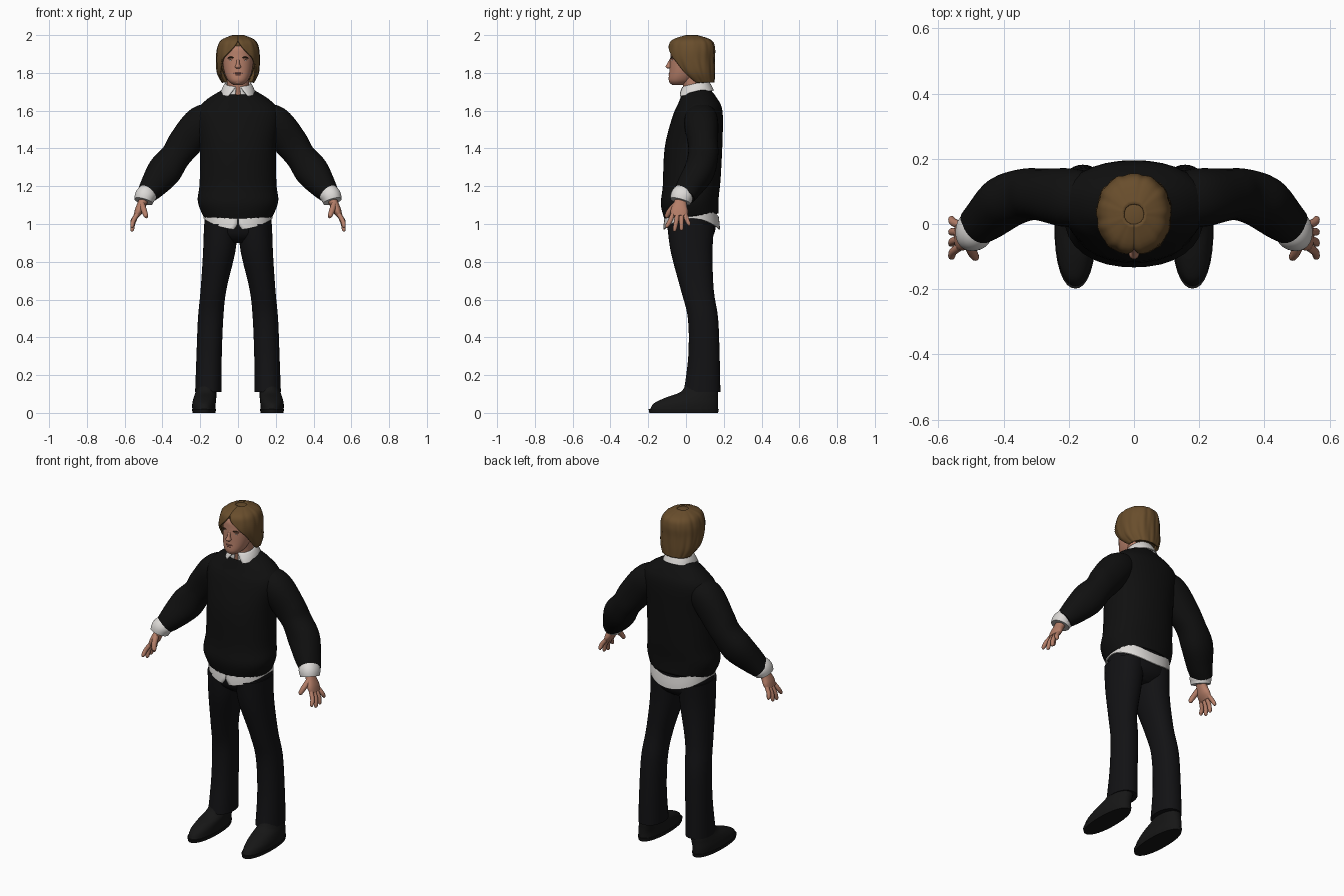
import bpy, bmesh
from math import sin, cos, pi, radians
from mathutils import Vector

cube = bpy.data.objects.get("Cube")
if cube:
    bpy.data.objects.remove(cube)


def material(name, red, green, blue):
    colour = (red, green, blue, 1)
    mat = bpy.data.materials.new(name)
    mat.use_nodes = True
    mat.diffuse_color = colour
    shader = mat.node_tree.nodes["Principled BSDF"]
    shader.inputs["Base Color"].default_value = colour
    shader.inputs["Roughness"].default_value = 0.8
    return mat


WOOL = material("black wool", .005, .005, .005)
CLOTH = material("black cloth", .006, .006, .007)
LEATHER = material("black leather", .008, .008, .008)
SHIRT = material("white cotton", .72, .7, .68)
SKIN = material("skin", .46, .21, .14)
LIP = material("lip", .36, .13, .1)
HAIR = material("brown hair", .14, .075, .025)
EYE = material("eye white", .5, .42, .38)
DARK = material("dark brown", .05, .025, .012)


def finish(name, bm, mat, mirror=False, thick=0):
    bmesh.ops.recalc_face_normals(bm, faces=bm.faces)
    mesh = bpy.data.meshes.new(name)
    bm.to_mesh(mesh)
    bm.free()
    mesh.materials.append(mat)
    for face in mesh.polygons:
        face.use_smooth = True
    mesh.set_sharp_from_angle(angle=radians(60))
    part = bpy.data.objects.new(name, mesh)
    bpy.context.scene.collection.objects.link(part)
    if mirror:
        part.modifiers.new("Mirror", "MIRROR").use_mirror_merge = False
    if thick:
        shell = part.modifiers.new("Solidify", "SOLIDIFY")
        shell.thickness, shell.offset = thick, 0


def key(z, y, wide, deep, x=0, gap=0):
    """Cross-section: centre, half sizes and front opening in degrees."""
    return Vector((x, y, z, wide, deep, gap))


def spline(keys, steps=5):
    """Blend smoothly through the key sections."""
    ends = [keys[0], *keys, keys[-1]]
    result = []
    for before, start, stop, after in zip(ends, ends[1:], ends[2:], ends[3:]):
        leave, arrive = (stop - before) / 2, (after - start) / 2
        for i in range(steps):
            t = i / steps
            ease = t * t * (3 - 2 * t)
            result.append(start.lerp(stop, ease) + leave * t * (1 - t) ** 2
                          - arrive * t * t * (1 - t))
    return result + [keys[-1]]


def sweep(name, keys, mat, limb=False, open_front=False, caps=True,
          lift=None, ripple=0, sides=32, **options):
    """Skin the sections, kept level or, on a limb, turned along the path."""
    sections = spline(keys)
    centres = [Vector(s[:3]) for s in sections]
    bm = bmesh.new()
    rows = []
    for i, (centre, section) in enumerate(zip(centres, sections)):
        wide, deep, gap = section[3:]
        across, front = Vector((1, 0, 0)), Vector((0, -1, 0))
        if limb:
            along = (centres[min(i + 1, len(centres) - 1)] - centres[max(i - 1, 0)]).normalized()
            front = (front - along * front.dot(along)).normalized()
            across = along.cross(front)
        row = []
        for k in range(sides):
            a = 2 * pi * k / sides
            if open_front:
                a = radians(gap) + 2 * (pi - radians(gap)) * k / (sides - 1)
            s, c = sin(a), cos(a)
            size = (abs(s) ** 2.2 + abs(c) ** 2.2) ** (-1 / 2.2)
            size *= 1 + ripple * (sin(13 * a + 9 * centre.z) + sin(22 * a - 14 * centre.z) / 2)
            point = centre + (across * wide * s + front * deep * c) * size
            if lift:
                point.z += lift(a)
            row.append(bm.verts.new(point))
        rows.append(row)
    for low, high in zip(rows, rows[1:]):
        for k in range(sides - open_front):
            n = (k + 1) % sides
            bm.faces.new((low[k], low[n], high[n], high[k]))
    if caps:
        bm.faces.new(rows[0])
        bm.faces.new(rows[-1])
    finish(name, bm, mat, **options)


def ball(name, place, size, mat, mirror=False):
    bm = bmesh.new()
    bmesh.ops.create_uvsphere(bm, u_segments=16, v_segments=10, radius=1)
    bmesh.ops.scale(bm, vec=size, verts=bm.verts)
    bmesh.ops.translate(bm, vec=place, verts=bm.verts)
    finish(name, bm, mat, mirror=mirror)


def tilt(a):
    return -.017 * cos(a)


# Sweater body, hem and neckline lower in front
sweep("sweater_body", [
    key(1.04, .03, .18, .14), key(1.12, .02, .21, .15), key(1.22, .03, .2, .15),
    key(1.42, .04, .2, .15), key(1.58, .06, .22, .13), key(1.65, .06, .17, .1),
    key(1.7, .05, .09, .07)], WOOL, caps=False, lift=tilt, thick=.006)

# Sweater sleeves, full at the elbow and gathered at the wrist
sweep("sweater_sleeves", [
    key(1.58, .08, .06, .07, x=.1), key(1.54, .08, .09, .09, x=.19),
    key(1.43, .09, .09, .08, x=.28), key(1.36, .09, .08, .08, x=.33),
    key(1.28, .07, .09, .08, x=.39), key(1.2, .02, .07, .07, x=.45),
    key(1.15, -.01, .05, .06, x=.49)], WOOL, limb=True, mirror=True)

# Shirt cuffs, tail and collar
sweep("shirt_cuffs", [
    key(1.17, 0, .05, .05, x=.47), key(1.15, -.02, .055, .06, x=.49),
    key(1.12, -.03, .05, .055, x=.5)], SHIRT, limb=True, mirror=True)
sweep("shirt_tail", [
    key(1.07, .03, .18, .14, gap=1), key(1.03, .03, .18, .145, gap=1),
    key(1, .03, .18, .147, gap=7)], SHIRT, open_front=True, caps=False,
    lift=lambda a: -.03 * cos(2 * a), sides=48, thick=.006)
sweep("shirt_collar", [
    key(1.67, .05, .07, .07, gap=14), key(1.74, .05, .065, .065, gap=10),
    key(1.72, .05, .08, .08, gap=20), key(1.69, .05, .09, .095, gap=34)],
    SHIRT, open_front=True, caps=False, lift=tilt, thick=.005)

# Trousers
sweep("trouser_seat", [
    key(.9, .03, .09, .07), key(.95, .03, .17, .12), key(1.07, .03, .175, .134)], CLOTH)
sweep("trouser_legs", [
    key(1, .025, .09, .125, x=.09), key(.85, .03, .085, .11, x=.1),
    key(.65, .06, .068, .087, x=.13), key(.5, .09, .067, .08, x=.145),
    key(.3, .095, .067, .083, x=.153), key(.11, .085, .07, .097, x=.157)],
    CLOTH, mirror=True)

# Shoes as stacked outlines that shorten toward the ankle
sweep("shoe_soles", [key(0, -.012, .06, .182, x=.18), key(.02, -.012, .064, .186, x=.18)],
      LEATHER, mirror=True)
sweep("shoe_uppers", [
    key(.02, -.01, .062, .18, x=.18), key(.05, 0, .062, .17, x=.18),
    key(.08, .03, .06, .14, x=.175), key(.11, .07, .055, .1, x=.17),
    key(.15, .08, .05, .08, x=.165)], LEATHER, mirror=True)

# Hands
sweep("palms", [
    key(1.15, -.02, .026, .03, x=.49), key(1.11, -.03, .024, .034, x=.507),
    key(1.07, -.035, .022, .046, x=.525), key(1.04, -.035, .014, .042, x=.54)],
    SKIN, limb=True, mirror=True)
fingers = {"index_fingers": (-.07, -.1, .98), "middle_fingers": (-.046, -.06, .96),
           "ring_fingers": (-.024, -.024, .965), "little_fingers": (-.003, .015, .99)}
for name, (root, tip, end) in fingers.items():
    bend = (1.05 + end) / 2
    sweep(name, [
        key(1.05, root, .012, .012, x=.535), key(bend, (root + tip) / 2, .012, .012, x=.555),
        key(end + .01, tip, .01, .01, x=.56), key(end, tip, .004, .004, x=.56)],
        SKIN, limb=True, mirror=True, sides=12)
sweep("thumbs", [
    key(1.11, -.045, .016, .018, x=.51), key(1.07, -.085, .015, .015, x=.497),
    key(1.04, -.103, .011, .011, x=.486), key(1.035, -.107, .004, .004, x=.484)],
    SKIN, limb=True, mirror=True, sides=12)

# Neck and head
sweep("neck", [key(1.65, .055, .06, .06), key(1.79, .035, .057, .06)], SKIN)
sweep("head", [
    key(1.737, -.04, .026, .034), key(1.76, -.027, .053, .064), key(1.81, -.004, .074, .084),
    key(1.89, .022, .085, .104), key(1.94, .03, .08, .1), key(1.98, .03, .03, .03)], SKIN)

# Face
sweep("nose", [
    key(1.822, -.085, .009, .01), key(1.832, -.088, .016, .02),
    key(1.85, -.083, .009, .016), key(1.88, -.074, .008, .008)], SKIN, sides=16)
ball("chin", (0, -.072, 1.755), (.022, .017, .016), SKIN)
ball("upper_lip", (0, -.083, 1.798), (.024, .009, .005), LIP)
ball("lower_lip", (0, -.083, 1.789), (.02, .009, .006), LIP)
ball("eyes", (.032, -.07, 1.865), (.014, .007, .006), EYE, mirror=True)
ball("irises", (.032, -.074, 1.865), (.006, .004, .006), DARK, mirror=True)
ball("brow_ridges", (.033, -.069, 1.878), (.022, .012, .007), SKIN, mirror=True)
ball("eyebrows", (.034, -.075, 1.882), (.02, .007, .004), DARK, mirror=True)

# Hair, parted in front and hanging to the neck
sweep("hair", [
    key(1.995, .03, .03, .03), key(1.97, .03, .085, .1), key(1.93, .03, .105, .118, gap=14),
    key(1.87, .03, .11, .117, gap=44), key(1.8, .05, .105, .097, gap=58),
    key(1.75, .08, .08, .065, gap=70)],
    HAIR, open_front=True, caps=False, ripple=.015, sides=90, thick=.01)
ball("hair_crown", (0, .03, 1.95), (.085, .1, .047), HAIR)
sweep("hair_back", [
    key(1.76, .1, .06, .035), key(1.83, .085, .085, .055), key(1.93, .075, .088, .06)],
    HAIR, ripple=.02, sides=48)
